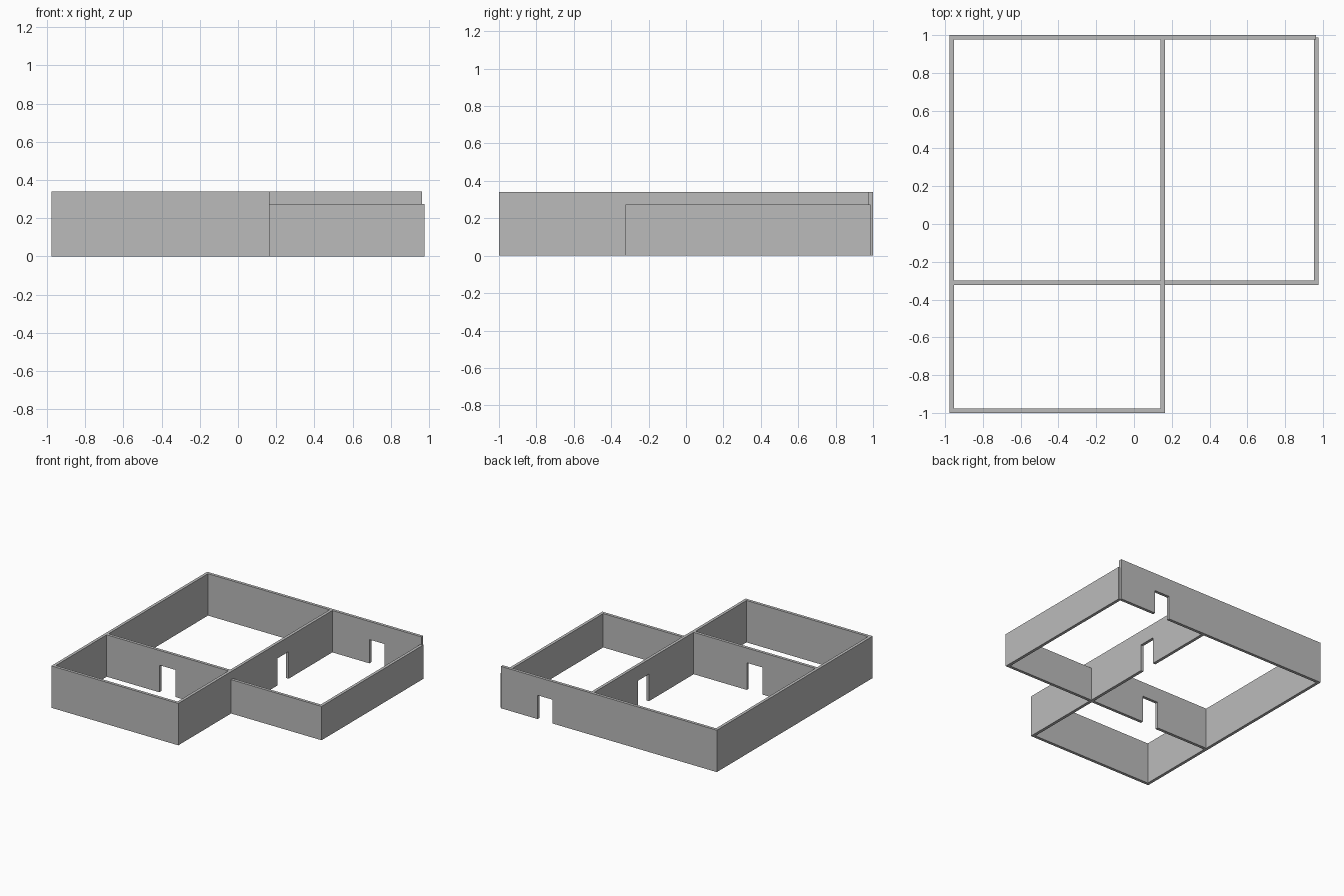
import bpy
import bmesh

# Remove the default cube
cube = bpy.data.objects.get("Cube")
if cube:
    bpy.data.objects.remove(cube, do_unlink=True)

GREY = (0.5, 0.5, 0.5, 1.0)
plaster = bpy.data.materials.new("grey_plaster")
plaster.use_nodes = True
plaster.diffuse_color = GREY
plaster.node_tree.nodes["Principled BSDF"].inputs["Base Color"].default_value = GREY

THICK = 0.024
TALL, LOW = 0.34, 0.275


def wall(name, axis, start, end, side, height, door=None):
    """Wall running along an axis; side is its lower face, door is (from, to, height)."""
    outline = [(start, 0)]
    if door:
        a, b, top = door
        outline += [(a, 0), (a, top), (b, top), (b, 0)]
    outline += [(end, 0), (end, height), (start, height)]

    def place(u, z):
        return (u, side, z) if axis == "x" else (side, u, z)

    bm = bmesh.new()
    face = bm.faces.new([bm.verts.new(place(u, z)) for u, z in outline])
    solid = bmesh.ops.extrude_face_region(bm, geom=[face])
    moved = [g for g in solid["geom"] if isinstance(g, bmesh.types.BMVert)]
    shift = (0, THICK, 0) if axis == "x" else (THICK, 0, 0)
    bmesh.ops.translate(bm, verts=moved, vec=shift)
    bmesh.ops.recalc_face_normals(bm, faces=bm.faces)
    mesh = bpy.data.meshes.new(name)
    bm.to_mesh(mesh)
    bm.free()
    mesh.materials.append(plaster)
    bpy.context.collection.objects.link(bpy.data.objects.new(name, mesh))


# Lower-face positions of the walls
WEST, MID, EAST = -0.977, 0.14, 0.953
FRONT, CROSS, BACK = -1.0, -0.323, 1.0 - THICK

# Tall walls of the two main rooms
wall("right_side_wall", "y", FRONT, 1.0, WEST, TALL)
wall("middle_wall", "y", FRONT, BACK, MID, TALL, (0.275, 0.415, 0.22))
wall("front_wall", "x", WEST + THICK, MID, FRONT, TALL)
wall("cross_wall", "x", WEST + THICK, MID, CROSS, TALL, (-0.48, -0.337, 0.22))
wall("back_wall", "x", WEST + THICK, 0.963, BACK, TALL, (0.497, 0.633, 0.193))

# Low walls of the side room
wall("low_front_wall", "x", MID + THICK, EAST, CROSS, LOW)
wall("low_left_side_wall", "y", CROSS, 0.987, EAST, LOW)
